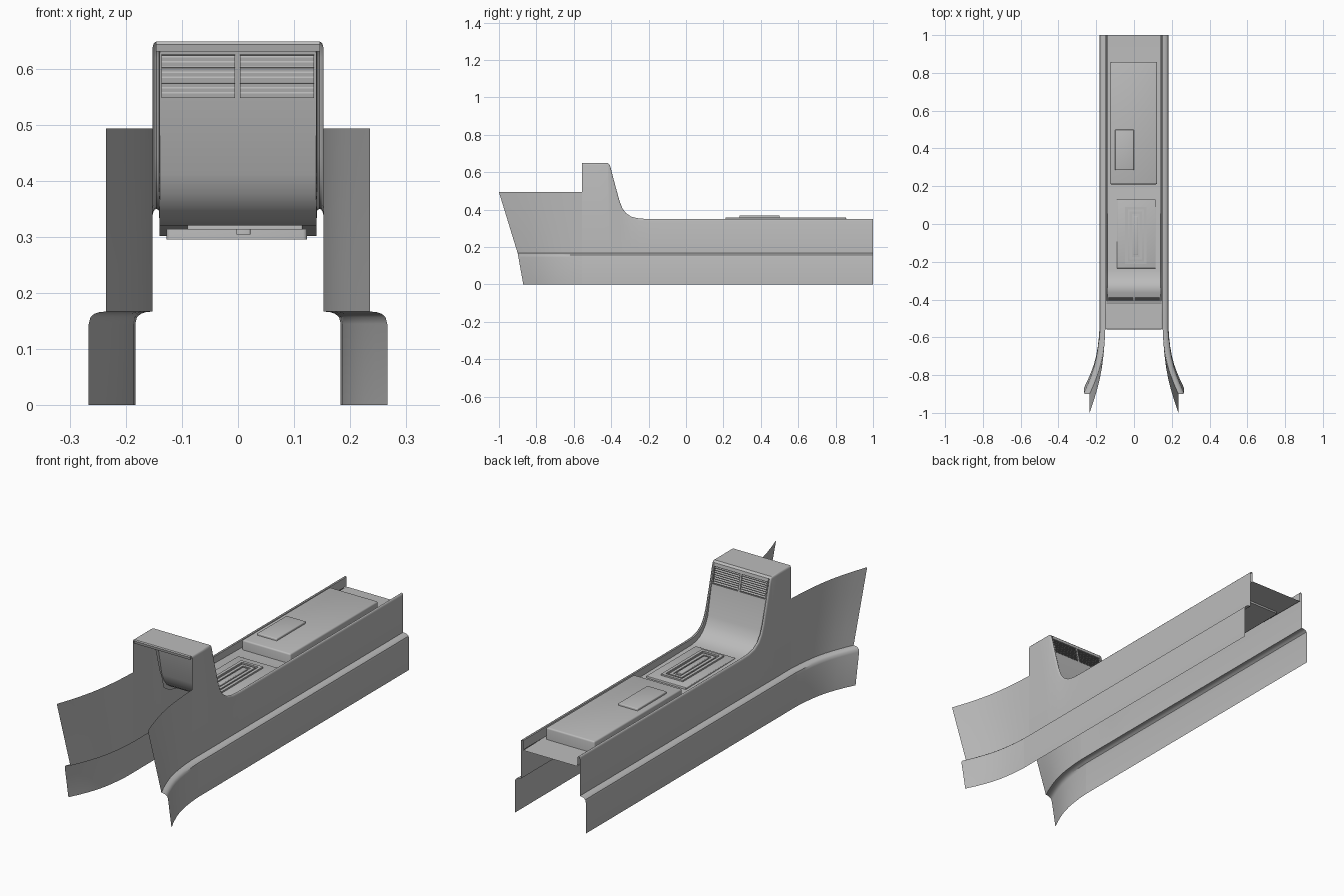
import bpy, bmesh, math
from mathutils import Vector

if "Cube" in bpy.data.objects:
    bpy.data.objects.remove(bpy.data.objects["Cube"])

GREY = bpy.data.materials.new("mid_grey")
GREY.diffuse_color = (.5, .5, .5, 1)
GREY.use_nodes = True
GREY.node_tree.nodes["Principled BSDF"].inputs["Base Color"].default_value = GREY.diffuse_color


def finish(name, bm, angle=35, mirror=False):
    bmesh.ops.recalc_face_normals(bm, faces=bm.faces)
    me = bpy.data.meshes.new(name)
    bm.to_mesh(me)
    bm.free()
    me.materials.append(GREY)
    ob = bpy.data.objects.new(name, me)
    bpy.context.collection.objects.link(ob)
    if mirror:
        ob.modifiers.new("mirror", 'MIRROR')
    bpy.ops.object.select_all(action='DESELECT')
    ob.select_set(True)
    bpy.context.view_layer.objects.active = ob
    bpy.ops.object.shade_smooth_by_angle(angle=math.radians(angle))
    return ob


def loft(name, rows, skip=(), mirror=False):
    bm = bmesh.new()
    g = [[bm.verts.new(p) for p in r] for r in rows]
    for i in range(len(g) - 1):
        for j in range(len(g[0]) - 1):
            if (i, j) not in skip:
                bm.faces.new((g[i][j], g[i][j + 1], g[i + 1][j + 1], g[i + 1][j]))
    return finish(name, bm, mirror=mirror)


def box(name, x0, x1, y0, y1, z0, z1, bevel=0.0, tilt=0.0):
    bm = bmesh.new()
    bmesh.ops.create_cube(bm, size=1)
    bmesh.ops.scale(bm, vec=(x1 - x0, y1 - y0, z1 - z0), verts=bm.verts)
    if bevel:  # soften everything except the hidden underside
        edges = [e for e in bm.edges if any(v.co.z > 0 for v in e.verts)]
        bmesh.ops.bevel(bm, geom=edges, offset=bevel, segments=3, profile=0.5, affect='EDGES')
    ob = finish(name, bm)
    ob.location = ((x0 + x1) / 2, (y0 + y1) / 2, (z0 + z1) / 2)
    ob.rotation_euler.x = tilt
    return ob


def frame(name, x0, x1, y0, y1, z0, z1, w):
    # rectangular raised ring
    bm = bmesh.new()
    outer = [(x0, y0), (x1, y0), (x1, y1), (x0, y1)]
    inner = [(x0 + w, y0 + w), (x1 - w, y0 + w), (x1 - w, y1 - w), (x0 + w, y1 - w)]
    loops = [[bm.verts.new((*p, z)) for p in ring]
             for ring, z in ((outer, z0), (outer, z1), (inner, z1), (inner, z0))]
    for a, b in zip(loops, loops[1:]):
        for i in range(4):
            j = (i + 1) % 4
            bm.faces.new((a[i], a[j], b[j], b[i]))
    return finish(name, bm)


# Side wall with rounded rim, following the side profile up to the tower
P = [(1, .35), (.5, .35), (0, .35), (-.2, .35), (-.25, .352), (-.29, .361), (-.32, .38),
     (-.34, .407), (-.355, .445), (-.38, .535), (-.402, .62), (-.408, .64), (-.418, .648),
     (-.48, .648), (-.556, .648)]
SKIRT = [(.031, 0), (.031, .145), (.028, .157), (.021, .163), (.012, .166), (0, .167)]
rows = []
for i, (y, z) in enumerate(P):
    a, b = Vector(P[max(i - 1, 0)]), Vector(P[min(i + 1, len(P) - 1)])
    t = (b - a).normalized()
    n = Vector((-t.y, t.x))
    p = Vector((y, z))
    depth = .045 if z < .4 else (.025 if z < .63 else .012)
    row = [(.152 + dx, y, dz) for dx, dz in SKIRT]
    for x, off in ((.152, .010), (.1505, .004), (.148, .001), (.145, 0), (.141, .003), (.139, depth)):
        q = p + n * off
        row.append((x, q.x, q.y))
    rows.append(row)
loft("side_wall", rows, mirror=True)

# Flared front wings, with slanted ends
FLARE = [(-.556, .152), (-.61, .1555), (-.66, .161), (-.71, .169), (-.76, .181),
         (-.80, .194), (-.85, .213), (-.9, .235)]
rows = []
for y, x in FLARE:
    w = (-.556 - y) / .344
    row = [(x + dx, y + w * .03 * (1 - dz / .167), dz) for dx, dz in SKIRT]
    row += [(x, y - w * .1 * k / 4, .167 + .326 * k / 4) for k in range(1, 5)]
    rows.append(row)
loft("front_wing", rows, mirror=True)

# Tower top with a small front lip
CAP = [(-.408, .64), (-.418, .648), (-.556, .648), (-.559, .643), (-.556, .63)]
loft("tower_top", [[(-.146, y, z), (0, y, z), (.146, y, z)] for y, z in CAP])

# Centre panel and deck, with two vent openings left out
Q = [(-.408, .64), (-.405, .625), (-.389, .55), (-.361, .412), (-.344, .376), (-.325, .352),
     (-.30, .334), (-.27, .324), (-.24, .32), (1, .302)]
XS = [-.14, -.136, -.005, .004, .135, .14]
loft("centre_panel", [[(x, y, z) for x in XS] for y, z in Q], skip={(1, 1), (1, 3)})

# Vent backing and slats
for side, x0, x1 in (("left", -.136, -.005), ("right", .004, .135)):
    loft(side + "_vent_back", [[(x0, y, z), (x1, y, z)] for y, z in
                               ((-.405, .625), (-.414, .623), (-.398, .548), (-.389, .55))])
    for k in range(8):
        z = .5555 + .0092 * k
        y = -.389 - .016 * (z - .55) / .075 - .005
        box(side + "_vent_slat", x0, x1, y - .0055, y + .0055, z - .0012, z + .0012, tilt=-.25)

# Gear selector surround
box("selector_plate", -.09, .115, -.235, .13, .313, .324, .003)
frame("selector_outer_frame", -.047, .066, -.213, .09, .322, .331, .014)
frame("selector_inner_frame", -.024, .043, -.188, .066, .322, .329, .014)
box("selector_slot", -.003, .022, -.165, .04, .304, .331, .003)

# Armrest lid with raised pad
box("armrest_lid", -.127, .123, .21, .857, .295, .359, .007)
box("armrest_pad", -.10, .0, .285, .50, .355, .369, .004)
